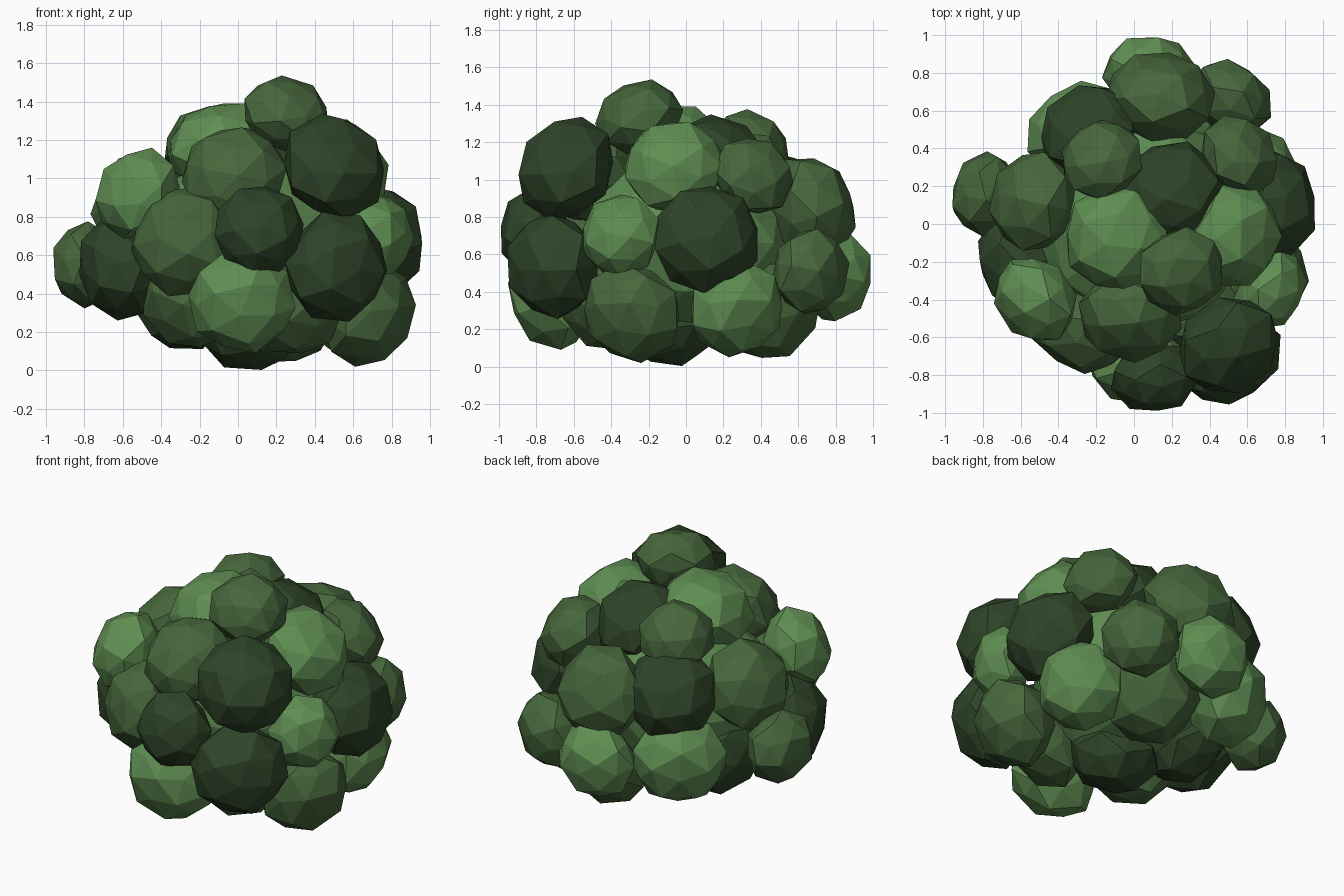
import bpy, bmesh, random
from math import sqrt
from mathutils import Vector, Matrix

if "Cube" in bpy.data.objects:
    bpy.data.objects.remove(bpy.data.objects["Cube"])

random.seed(7)
CENTRE = Vector((0.05, 0, 0.62))
FLAT = 0.8


def material(name, rgb):
    m = bpy.data.materials.new(name)
    m.diffuse_color = (*rgb, 1)
    m.use_nodes = True
    m.node_tree.nodes["Principled BSDF"].inputs["Base Color"].default_value = m.diffuse_color
    return m


mats = {
    "light": material("leaf_light", (0.115, 0.27, 0.085)),
    "mid": material("leaf_mid", (0.062, 0.135, 0.045)),
    "dark": material("leaf_dark", (0.028, 0.06, 0.022)),
}


# Faceted ball of twelve five-sided, slightly raised caps, one cap facing up
def ball():
    bm = bmesh.new()
    bmesh.ops.create_icosphere(bm, subdivisions=1, radius=1)
    tips = bm.verts[:]
    bmesh.ops.poke(bm, faces=bm.faces[:])
    swap = [e for e in bm.edges if e.verts[0] in tips and e.verts[1] in tips]
    for v in bm.verts:
        v.co = v.co.normalized() * (0.92 if v in tips else 1)
    bmesh.ops.rotate_edges(bm, edges=swap, use_ccw=False)
    return bm


# One leaf clump, flattened and facing away from the bush centre
def clump(name, x, y, z, r, tone, flat=FLAT):
    p = Vector((x, y, z))
    n = (p - CENTRE).normalized()
    a = max(range(3), key=lambda i: abs(n[i]))
    big = r * 1.1
    reach = big * 0.96 * sqrt(1 - (1 - flat * flat) * n[a] ** 2)
    p[a] += (r - reach) * (1 if n[a] > 0 else -1)
    bm = ball()
    turn = n.to_track_quat("Z", "Y").to_matrix().to_4x4()
    spin = Matrix.Rotation(random.uniform(0, 6.28), 4, "Z")
    bm.transform(turn @ Matrix.Diagonal((big, big, big * flat, 1)) @ spin)
    me = bpy.data.meshes.new(name)
    bm.to_mesh(me)
    bm.free()
    ob = bpy.data.objects.new(name, me)
    ob.location = p
    me.materials.append(mats[tone])
    bpy.context.collection.objects.link(ob)


# Inner mass behind the clumps
bpy.ops.mesh.primitive_ico_sphere_add(subdivisions=2, radius=0.58, location=(0.05, 0, 0.66))
core = bpy.context.object
core.name = "bush_core"
core.scale.z = 0.85
core.data.materials.append(mats["light"])

# Crown clumps
crown = [
    (0.25, -0.25, 1.31, 0.22, "mid"),
    (0.50, -0.63, 1.06, 0.27, "dark"),
    (-0.09, -0.08, 1.13, 0.27, "light"),
    (0.52, -0.06, 1.07, 0.26, "light"),
    (0.22, 0.17, 1.08, 0.26, "dark"),
    (-0.17, 0.34, 1.16, 0.21, "mid"),
    (0.55, 0.36, 1.02, 0.21, "mid"),
    (-0.02, -0.47, 1.02, 0.26, "mid"),
]
# Clumps around the middle
middle = [
    (0.14, 0.64, 0.85, 0.27, "mid"),
    (0.70, 0.11, 0.68, 0.27, "dark"),
    (0.70, -0.35, 0.70, 0.21, "light"),
    (0.51, -0.69, 0.54, 0.27, "dark"),
    (0.11, -0.78, 0.73, 0.22, "dark"),
    (-0.29, -0.52, 0.67, 0.27, "mid"),
    (-0.51, -0.40, 0.92, 0.23, "light"),
    (-0.57, -0.20, 0.54, 0.26, "dark"),
    (-0.76, 0.16, 0.55, 0.21, "mid"),
    (-0.50, 0.12, 0.87, 0.26, "mid"),
    (-0.24, 0.48, 0.88, 0.26, "dark"),
]
# Clumps near the ground
base = [
    (0.08, 0.77, 0.48, 0.23, "light"),
    (0.51, 0.65, 0.51, 0.22, "mid"),
    (0.62, 0.27, 0.31, 0.25, "light"),
    (0.66, -0.29, 0.29, 0.26, "mid"),
    (0.02, -0.69, 0.36, 0.26, "light"),
    (-0.30, 0.48, 0.47, 0.27, "light"),
    (0.06, -0.12, 0.26, 0.26, "dark"),
    (0.26, 0.45, 0.30, 0.27, "mid"),
    (-0.30, 0.10, 0.36, 0.26, "dark"),
    (-0.26, -0.32, 0.36, 0.25, "mid"),
    (0.32, -0.42, 0.33, 0.25, "mid"),
]
for label, group in (("crown", crown), ("middle", middle), ("base", base)):
    for i, c in enumerate(group):
        clump(f"{label}_clump_{i + 1}", *c)
